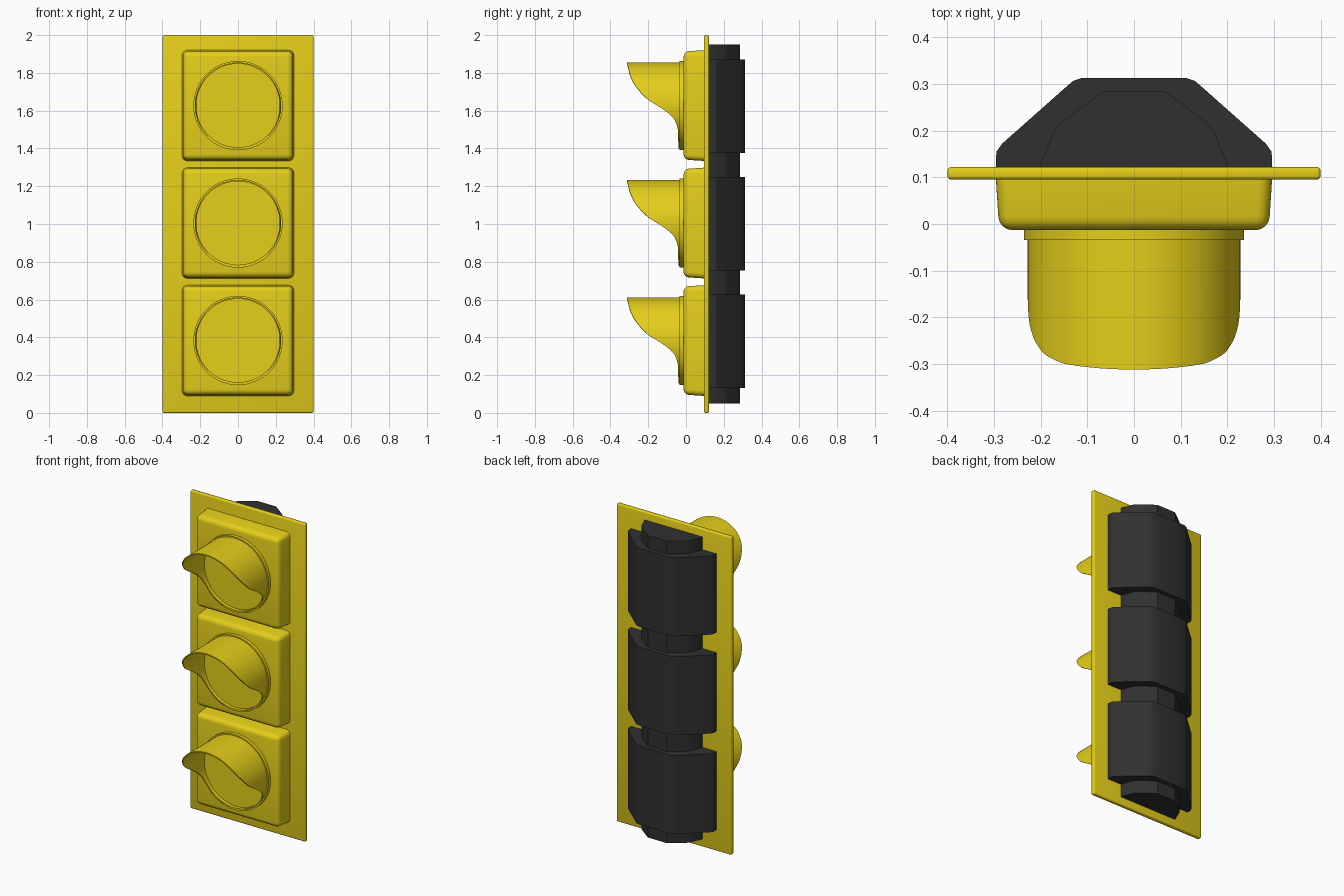
import bpy, bmesh
from math import sin, cos, pi, radians

if "Cube" in bpy.data.objects:
    bpy.data.objects.remove(bpy.data.objects["Cube"])


def material(name, rgb):
    m = bpy.data.materials.new(name)
    m.diffuse_color = (*rgb, 1)
    m.use_nodes = True
    m.node_tree.nodes["Principled BSDF"].inputs["Base Color"].default_value = m.diffuse_color
    return m


YELLOW = material("yellow_paint", (0.78, 0.62, 0.01))
DARK = material("dark_casing", (0.03, 0.03, 0.03))


def finish(name, bm, mat, z=0):
    bmesh.ops.recalc_face_normals(bm, faces=bm.faces)
    me = bpy.data.meshes.new(name)
    bm.to_mesh(me)
    bm.free()
    me.materials.append(mat)
    ob = bpy.data.objects.new(name, me)
    bpy.context.collection.objects.link(ob)
    ob.location.z = z
    bpy.ops.object.select_all(action='DESELECT')
    ob.select_set(True)
    bpy.context.view_layer.objects.active = ob
    bpy.ops.object.shade_smooth_by_angle(angle=radians(32))
    return ob


def box(hx, y0, y1, z0, z1):
    bm = bmesh.new()
    bmesh.ops.create_cube(bm, size=2)
    for v in bm.verts:
        v.co = (v.co.x * hx, y1 if v.co.y > 0 else y0, z1 if v.co.z > 0 else z0)
    return bm


def prism(half, z0, z1):
    """Vertical prism from the right half of a mirrored plan outline."""
    bm = bmesh.new()
    outline = half + [(-x, y) for x, y in reversed(half)]
    rings = [[bm.verts.new((x, y, z)) for x, y in outline] for z in (z0, z1)]
    n = len(outline)
    for r in rings:
        bm.faces.new(r)
    for i in range(n):
        j = (i + 1) % n
        bm.faces.new((rings[0][i], rings[0][j], rings[1][j], rings[1][i]))
    return bm


# Visor front edge: height from lamp centre -> y
EDGE = [(-0.228, -0.04), (-0.127, -0.043), (-0.10, -0.05), (-0.075, -0.06),
        (-0.047, -0.085), (-0.022, -0.118), (0.007, -0.164), (0.035, -0.207),
        (0.073, -0.243), (0.12, -0.278), (0.17, -0.299), (0.228, -0.312)]


def edge_y(h):
    for (h0, y0), (h1, y1) in zip(EDGE, EDGE[1:]):
        if h <= h1:
            return y0 + (y1 - y0) * max(0, (h - h0) / (h1 - h0))
    return EDGE[-1][1]


def visor(name, z, n=96):
    bm = bmesh.new()
    cols = []
    for i in range(n):
        a = 2 * pi * i / n
        f = edge_y(0.228 * sin(a))
        prof = [(0.236, 0), (0.236, -0.034), (0.228, -0.034),
                (0.228, f), (0.221, f), (0.221, 0)]
        cols.append([bm.verts.new((r * cos(a), y, r * sin(a))) for r, y in prof])
    for i in range(n):
        a, b = cols[i], cols[(i + 1) % n]
        for k in range(6):
            m = (k + 1) % 6
            bm.faces.new((a[k], a[m], b[m], b[k]))
    finish(name, bm, YELLOW, z)


def lens(name, z):
    bm = bmesh.new()
    bmesh.ops.create_cone(bm, cap_ends=True, segments=64, radius1=0.223,
                          radius2=0.223, depth=0.03)
    for v in bm.verts:
        v.co = (v.co.x, v.co.z - 0.003, v.co.y)
    finish(name, bm, YELLOW, z)


def housing(name, z):
    bm = box(0.297, -0.013, 0.11, -0.294, 0.294)
    for v in bm.verts:
        if v.co.y < 0:
            v.co.x *= 0.973
            v.co.z *= 0.973
    edges = [e for e in bm.edges if min(v.co.y for v in e.verts) < 0]
    bmesh.ops.bevel(bm, geom=edges, offset=0.028, segments=4, profile=0.5,
                    affect='EDGES')
    finish(name, bm, YELLOW, z)


# Backing plate with softened edges
plate = box(0.4, 0.095, 0.122, 0, 2)
bmesh.ops.bevel(plate, geom=plate.edges[:], offset=0.008, segments=3,
                profile=0.5, affect='EDGES')
finish("backing_plate", plate, YELLOW)

# Three lamps, each with a rear casing
CASING = [(0.297, 0.11), (0.295, 0.155), (0.283, 0.172), (0.142, 0.297),
          (0.13, 0.307), (0.112, 0.313)]
for label, z in (("top", 1.627), ("middle", 1.005), ("bottom", 0.383)):
    housing(label + "_housing", z)
    visor(label + "_visor", z)
    lens(label + "_lens", z)
    finish(label + "_rear_casing", prism(CASING, -0.248, 0.246), DARK, z - 0.003)

# Continuous spine running behind all the casings
SPINE = [(0.202, 0.11), (0.2, 0.128), (0.172, 0.198), (0.155, 0.218), (0.066, 0.285)]
finish("rear_spine", prism(SPINE, 0.05, 1.95), DARK)
